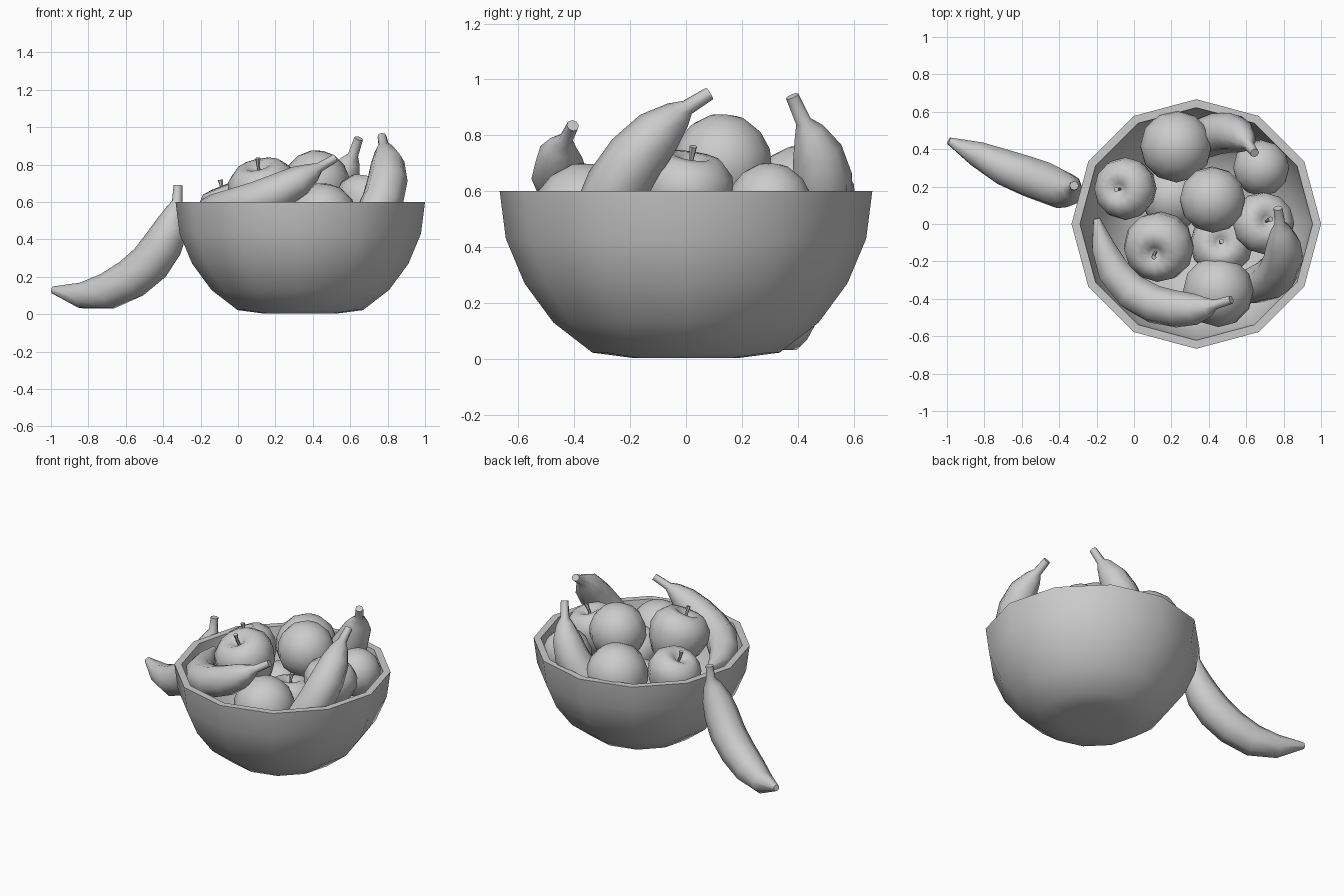
import bpy, bmesh, math
from mathutils import Vector

if "Cube" in bpy.data.objects:
    bpy.data.objects.remove(bpy.data.objects["Cube"])


def finish(name, bm, angle=60):
    bmesh.ops.remove_doubles(bm, verts=bm.verts, dist=0.0005)
    bmesh.ops.recalc_face_normals(bm, faces=bm.faces)
    me = bpy.data.meshes.new(name)
    bm.to_mesh(me)
    bm.free()
    ob = bpy.data.objects.new(name, me)
    bpy.context.collection.objects.link(ob)
    bpy.ops.object.select_all(action='DESELECT')
    bpy.context.view_layer.objects.active = ob
    ob.select_set(True)
    bpy.ops.object.shade_smooth_by_angle(angle=math.radians(angle))
    return ob


def skin(bm, rings):
    for a, b in zip(rings, rings[1:]):
        n = len(a)
        for i in range(n):
            bm.faces.new((a[i], a[(i + 1) % n], b[(i + 1) % n], b[i]))


def lathe(name, profile, sides, loc, axis=(0, 0, 1), size=1, angle=60):
    bm = bmesh.new()
    rot = Vector((0, 0, 1)).rotation_difference(Vector(axis))
    rings = []
    for r, z in profile:
        rings.append([bm.verts.new(rot @ Vector((r * math.cos(t), r * math.sin(t), z)) * size + Vector(loc))
                      for t in (math.tau * i / sides for i in range(sides))])
    skin(bm, rings)
    bmesh.ops.dissolve_degenerate(bm, dist=0.0005, edges=bm.edges)
    return finish(name, bm, angle)


def tube(name, path, radii, sides):
    bm = bmesh.new()
    pts = [Vector(p) for p in path]
    side, rings, prev = None, [], None
    for i, p in enumerate(pts):
        d = (pts[min(i + 1, len(pts) - 1)] - pts[max(i - 1, 0)]).normalized()
        # carry the cross-section along the path without twisting
        side = d.orthogonal().normalized() if prev is None else prev.rotation_difference(d) @ side
        prev = d
        up = d.cross(side)
        rings.append([bm.verts.new(p + radii[i] * (side * math.cos(t) + up * math.sin(t)))
                      for t in (math.tau * k / sides for k in range(sides))])
    skin(bm, rings)
    bm.faces.new(rings[0])
    bm.faces.new(rings[-1])
    return finish(name, bm, 50)


# Bowl: outside, rim and inside in one closed profile
lathe("bowl", [(0, 0.003), (0.19, 0.003), (0.335, 0.022), (0.475, 0.13), (0.578, 0.27),
               (0.645, 0.43), (0.667, 0.6), (0.622, 0.6), (0.6, 0.44), (0.538, 0.29),
               (0.44, 0.16), (0.315, 0.066), (0, 0.05)], 12, (0.333, 0, 0), angle=45)

# Oranges
oranges = [((0.42, 0.13, 0.70), 0.178), ((0.225, 0.415, 0.57), 0.194), ((0.68, 0.30, 0.55), 0.152),
           ((0.45, -0.36, 0.51), 0.192), ((0.21, 0.14, 0.38), 0.17)]
ball = [(math.sin(math.pi * i / 8), -math.cos(math.pi * i / 8)) for i in range(9)]
for i, (loc, r) in enumerate(oranges):
    lathe(f"orange_{i + 1}", ball, 12, loc, (0.2, 0.1, 1), r)

# Apples with a dimple and a bent stem
apple = [(0, -0.82), (0.3, -0.9), (0.62, -0.72), (0.88, -0.3), (1, 0.18),
         (0.92, 0.55), (0.65, 0.83), (0.4, 0.86), (0.18, 0.74), (0, 0.6)]
apples = [((-0.035, 0.19, 0.55), 0.168, (-0.4, -0.03, 1)), ((0.14, -0.11, 0.645), 0.19, (-0.22, -0.36, 1)),
          ((0.685, 0.0, 0.585), 0.168, (0.22, 0.15, 1)), ((0.47, -0.11, 0.45), 0.17, (-0.05, 0.1, 1))]
for i, (loc, r, axis) in enumerate(apples):
    lathe(f"apple_{i + 1}", apple, 12, loc, axis, r)
    a, c = Vector(axis).normalized(), Vector(loc)
    tube(f"apple_stem_{i + 1}", [c + a * r * 0.58, c + a * r * 0.85, c + a * r * 1.08 + Vector((0.008, 0, 0))],
         [0.008, 0.009, 0.014], 6)

# Bananas, each path running from the stem to the tip
radii = [0.024, 0.028, 0.055, 0.09, 0.107, 0.112, 0.11, 0.1, 0.072, 0.02]
bananas = {
    "leaning": [(-0.32, 0.205, 0.69), (-0.325, 0.20, 0.605), (-0.33, 0.19, 0.56), (-0.355, 0.18, 0.47),
                (-0.4, 0.19, 0.375), (-0.47, 0.22, 0.275), (-0.57, 0.255, 0.19), (-0.7, 0.305, 0.122),
                (-0.84, 0.375, 0.1), (-0.99, 0.445, 0.13)],
    "front": [(0.52, -0.405, 0.835), (0.435, -0.43, 0.785), (0.40, -0.445, 0.76), (0.33, -0.455, 0.715),
              (0.23, -0.455, 0.66), (0.11, -0.43, 0.61), (-0.01, -0.365, 0.575), (-0.11, -0.25, 0.555),
              (-0.165, -0.12, 0.555), (-0.2, 0.03, 0.575)],
    "right": [(0.77, 0.085, 0.95), (0.78, 0.005, 0.9), (0.785, -0.03, 0.872), (0.8, -0.1, 0.81),
              (0.8, -0.18, 0.72), (0.775, -0.25, 0.615), (0.72, -0.3, 0.5), (0.64, -0.33, 0.39),
              (0.54, -0.33, 0.3), (0.41, -0.3, 0.24)],
    "back": [(0.645, 0.38, 0.94), (0.615, 0.42, 0.85), (0.6, 0.44, 0.815), (0.565, 0.47, 0.74),
             (0.52, 0.488, 0.65), (0.45, 0.485, 0.55), (0.37, 0.46, 0.45), (0.28, 0.41, 0.36),
             (0.2, 0.34, 0.28), (0.12, 0.24, 0.24)],
}
for label, path in bananas.items():
    k = 0.93 if label == "front" else 1
    tube(f"banana_{label}", path, [r * k for r in radii], 8)
